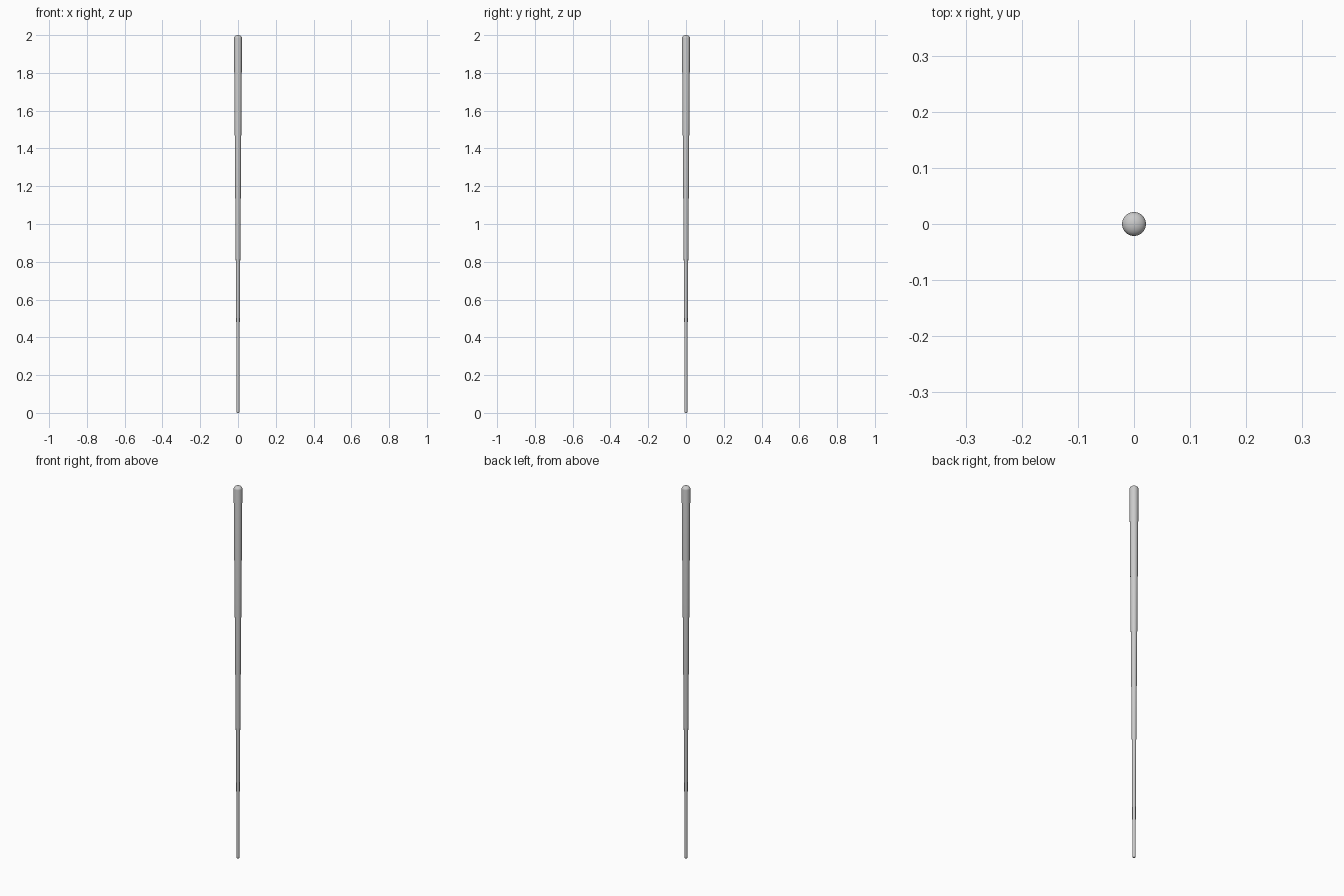
import bpy, bmesh, math

if "Cube" in bpy.data.objects:
    bpy.data.objects.remove(bpy.data.objects["Cube"])

SIDES = 32


def lathe(name, profile):
    """Revolve (radius, z) points about z; ends at radius 0 close to a pole."""
    bm = bmesh.new()
    verts = [bm.verts.new((r, 0, z)) for r, z in profile]
    edges = [bm.edges.new(pair) for pair in zip(verts, verts[1:])]
    bmesh.ops.spin(bm, geom=verts + edges, cent=(0, 0, 0), axis=(0, 0, 1),
                   angle=math.tau, steps=SIDES, use_duplicate=False)
    bmesh.ops.remove_doubles(bm, verts=bm.verts, dist=0.00005)
    bmesh.ops.recalc_face_normals(bm, faces=bm.faces)
    mesh = bpy.data.meshes.new(name)
    bm.to_mesh(mesh)
    bm.free()
    obj = bpy.data.objects.new(name, mesh)
    bpy.context.collection.objects.link(obj)
    bpy.ops.object.select_all(action='DESELECT')
    obj.select_set(True)
    bpy.context.view_layer.objects.active = obj
    bpy.ops.object.shade_smooth_by_angle(angle=math.radians(40))


def dome(radius, z, height, n=6):
    """Quarter ellipse from the rim at z to the pole at z + height."""
    return [(radius * math.cos(i * math.pi / 2 / n),
             z + height * math.sin(i * math.pi / 2 / n)) for i in range(n + 1)]


# Rounded tip at the thin end
lathe("tip", dome(0.0078, 0.006, -0.006)[::-1] + [(0.0078, 0.015)])

# Slim shaft, nearly parallel at first and then a straight taper
lathe("shaft", [(0.0078, 0.015), (0.0086, 0.40), (0.0135, 1.0)])

# Thick handle with a rounded end
lathe("handle", [(0.0135, 1.0), (0.0213, 1.985)] + dome(0.0213, 1.985, 0.015))
